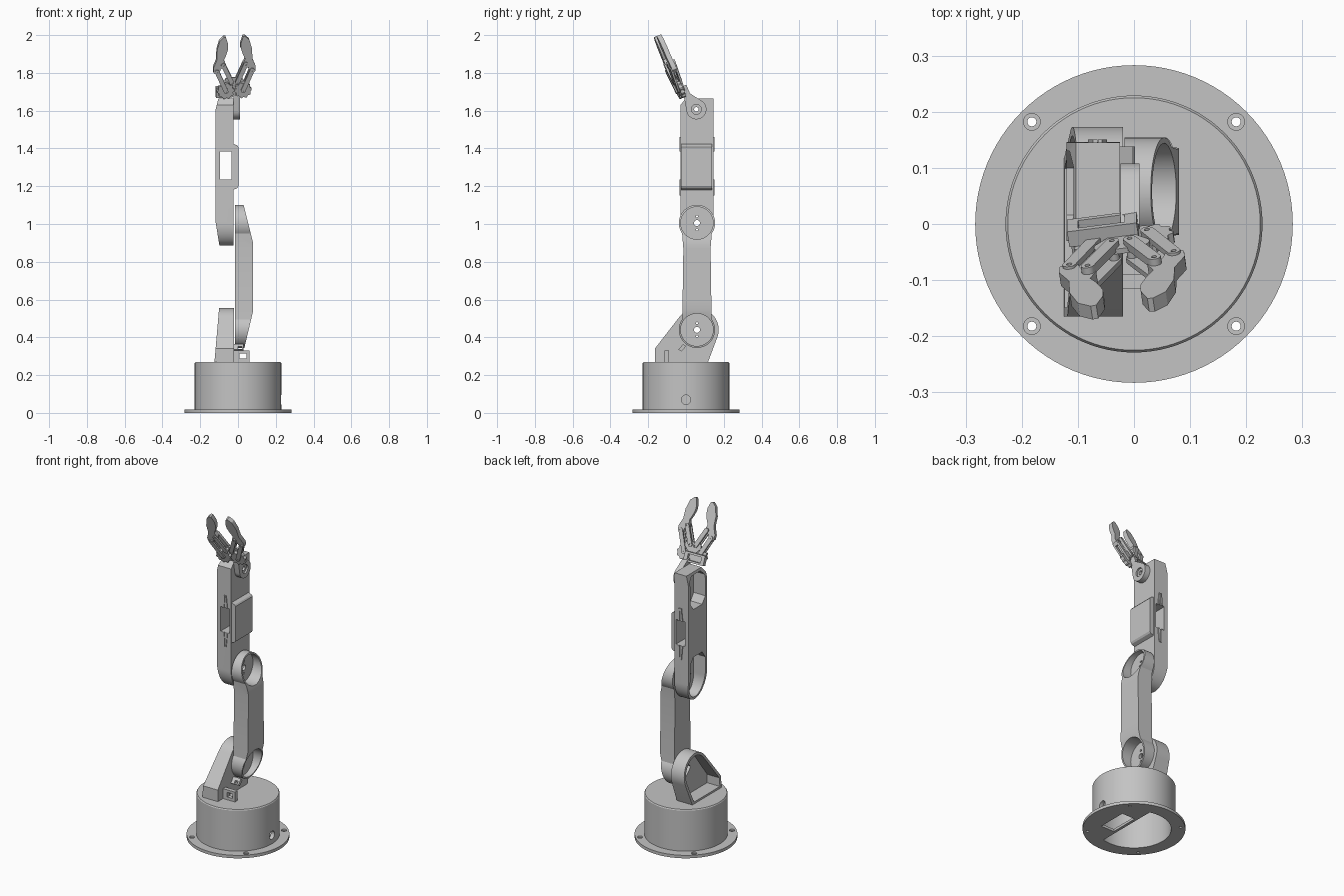
import bpy, bmesh, math
from mathutils import Matrix, Vector, geometry

if "Cube" in bpy.data.objects:
    bpy.data.objects.remove(bpy.data.objects["Cube"])

grey = bpy.data.materials.new("plain_grey")
grey.use_nodes = True
COLOR = (0.55, 0.55, 0.55, 1)
grey.diffuse_color = COLOR
grey.node_tree.nodes["Principled BSDF"].inputs["Base Color"].default_value = COLOR


def finish(name, bm):
    bmesh.ops.recalc_face_normals(bm, faces=bm.faces)
    mesh = bpy.data.meshes.new(name)
    bm.to_mesh(mesh)
    bm.free()
    mesh.materials.append(grey)
    obj = bpy.data.objects.new(name, mesh)
    bpy.context.collection.objects.link(obj)
    return obj


def prism(name, pts, axis, a, b):
    """Extrude a 2D outline along an axis from a to b."""
    place = {"x": lambda p, d: (d, p[0], p[1]),
             "y": lambda p, d: (p[0], d, p[1]),
             "z": lambda p, d: (p[0], p[1], d)}[axis]
    bm = bmesh.new()
    low = [bm.verts.new(place(p, a)) for p in pts]
    high = [bm.verts.new(place(p, b)) for p in pts]
    bm.faces.new(low)
    bm.faces.new(high)
    for i in range(len(pts)):
        j = (i + 1) % len(pts)
        bm.faces.new((low[i], low[j], high[j], high[i]))
    return finish(name, bm)


def arc(cx, cy, r, a0=0, a1=360, n=40, ry=None):
    count = n if a1 - a0 == 360 else n + 1
    angles = [math.radians(a0 + (a1 - a0) * i / n) for i in range(count)]
    return [(cx + r * math.cos(t), cy + (ry or r) * math.sin(t)) for t in angles]


def rect(x0, x1, y0, y1):
    return [(x0, y0), (x1, y0), (x1, y1), (x0, y1)]


def hull(pts):
    return [pts[i] for i in geometry.convex_hull_2d([Vector(p) for p in pts])]


def cut(obj, *shapes):
    """Subtract extruded outlines, each given as (points, axis, a, b)."""
    for shape in shapes:
        cutter = prism("cutter", *shape)
        cutter.hide_render = True
        mod = obj.modifiers.new("cut", "BOOLEAN")
        mod.operation, mod.solver, mod.object = "DIFFERENCE", "EXACT", cutter
        bpy.context.view_layer.objects.active = obj
        bpy.ops.object.modifier_apply(modifier=mod.name)
        bpy.data.objects.remove(cutter)
    return obj


JY, SHOULDER, ELBOW, WRIST = 0.058, 0.44, 1.005, 1.607

# Base: hollow drum with a bolted flange
bm = bmesh.new()
profile = [(0, 0.27), (0.225, 0.27), (0.229, 0.264), (0.229, 0.018), (0.283, 0.018),
           (0.283, 0), (0.205, 0), (0.205, 0.25), (0, 0.25)]
ring = [bm.verts.new((r, 0, z)) for r, z in profile]
edges = [bm.edges.new(pair) for pair in zip(ring, ring[1:])]
bmesh.ops.spin(bm, geom=ring + edges, cent=(0, 0, 0), axis=(0, 0, 1),
               angle=math.tau, steps=96)
bmesh.ops.remove_doubles(bm, verts=bm.verts, dist=0.0001)
base = finish("base_drum", bm)
for sx in (-1, 1):
    for sy in (-1, 1):
        x, y = sx * 0.182, sy * 0.182
        cut(base, (arc(x, y, 0.008, n=20), "z", -0.1, 0.1),
            (arc(x, y, 0.015, n=20), "z", 0.010, 0.1))
cut(base, (arc(0, 0.07, 0.025, n=24), "x", 0.1, 0.4))

# Floor plate inside the drum
floor = prism("base_floor_plate", arc(0, 0, 0.206, -75, 75), "z", 0, 0.015)
cut(floor, (rect(0.07, 0.16, -0.09, 0.09), "z", -0.1, 0.1))

# Shoulder bracket: open shell leaning outward towards the base
def bracket_outline(t):
    return hull(arc(JY, SHOULDER, 0.115 - t, n=56) +
                [(-0.165 + t, 0.265 + t), (-0.165 + t, 0.34 - t / 2),
                 (0.115 - t, 0.265 + t)])

diamond = arc(JY, SHOULDER, 0.05, n=4)
bracket = prism("shoulder_bracket", bracket_outline(0), "x", -0.1, -0.02)
cut(bracket, (bracket_outline(0.016), "x", -0.3, -0.038), (diamond, "x", -0.3, 0.1))
for v in bracket.data.vertices:
    if v.co.x < -0.09:
        v.co.x -= 0.025 * (0.555 - v.co.z) / 0.29

# Cable guides beside the shoulder
guide = prism("base_cable_guide", rect(-0.02, 0.06, 0.268, 0.33), "y", -0.115, -0.09)
cut(guide, (rect(0.008, 0.045, 0.287, 0.315), "y", -0.3, 0.1))
clip = prism("shoulder_cable_clip", [(-0.04, 0.335), (-0.025, 0.325), (0.0, 0.352),
                                     (-0.015, 0.366)], "x", -0.03, 0.03)
cut(clip, (rect(0.0, 0.02, 0.338, 0.352), "y", -0.2, 0.2))

# Upper arm: dog-bone with slanted cups at both joints
outline = (arc(JY, ELBOW, 0.096, -35, 215) + [(-0.014, 0.87), (-0.018, 0.6)] +
           arc(JY, SHOULDER, 0.096, 145, 395) + [(0.134, 0.6), (0.13, 0.87)])
arm = prism("upper_arm", outline, "x", -0.017, 0.08)
cut(arm, ([(0.03, 1.12), (0.03, 1.1), (0.08, 0.9), (0.2, 0.9), (0.2, 1.12)], "y", -0.3, 0.4),
    ([(0.034, 0.32), (0.034, 0.345), (0.08, 0.54), (0.2, 0.54), (0.2, 0.32)], "y", -0.3, 0.4))
for z in (SHOULDER, ELBOW):
    cut(arm, (arc(JY, z, 0.086, n=48), "x", 0.0, 0.3),
        (arc(JY, z, 0.016, n=20), "x", -0.1, 0.1))
    for dz in (-0.035, 0.035):
        cut(arm, (arc(JY, z + dz, 0.006, n=12), "x", -0.1, 0.1))

# Forearm: shell with an open pocket at each end and a window in the middle
fore = prism("forearm", [(0.145, 1.665), (0.0, 1.665), (-0.03, 1.63)] +
             arc(JY, ELBOW, 0.088, 180, 360, ry=0.12), "x", -0.12, -0.025)
cut(fore,
    ([(-0.096, 0.87), (-0.12, 1.02), (-0.2, 1.02), (-0.2, 0.87)], "y", -0.3, 0.4),
    ([(-0.1, 1.68), (-0.12, 1.6), (-0.2, 1.6), (-0.2, 1.68)], "y", -0.3, 0.4),
    ([(0.1, 1.16), (0.016, 1.16), (-0.014, 1.12)] +
     arc(JY, ELBOW, 0.072, 180, 360, ry=0.104) + [(0.13, 1.12)], "x", -0.3, -0.042),
    ([(0.1, 1.45), (0.13, 1.49), (0.13, 1.62), (0.1, 1.65), (0.016, 1.65),
      (-0.014, 1.62), (-0.014, 1.49), (0.016, 1.45)], "x", -0.3, -0.042),
    (arc(JY, ELBOW, 0.045, n=4), "x", -0.3, 0.1),
    (arc(JY, WRIST, 0.03, n=4), "x", -0.3, 0.1),
    (rect(-0.095, -0.035, 1.235, 1.385), "y", -0.3, 0.4))

# Side cover and cable clips around the window
cover = prism("forearm_side_cover", [(-0.026, 1.18), (-0.004, 1.19), (0.002, 1.2),
                                     (0.002, 1.408), (-0.004, 1.416), (-0.026, 1.425)],
              "y", -0.026, 0.138)
for side, (y0, y1) in {"front": (-0.034, -0.028), "back": (0.143, 0.151)}.items():
    for end, z0, z1 in (("upper", 1.385, 1.46), ("lower", 1.235, 1.15)):
        for x in (-0.076, -0.054):
            lean = (-0.065 - x) * 0.6
            prism(f"{side}_{end}_cable_clip",
                  [(x - 0.006, z0), (x + 0.006, z0), (x + lean + 0.004, z1),
                   (x + lean - 0.004, z1)], "y", y0, y1)

# Wrist plate
wrist = prism("wrist_plate", hull(arc(JY - 0.003, WRIST, 0.053) +
              [(-0.012, 1.68), (0.0, 1.698), (0.02, 1.692)]), "x", -0.024, 0.01)
cut(wrist, (arc(JY - 0.003, WRIST, 0.012, n=20), "x", -0.1, 0.1),
    (arc(JY - 0.003, WRIST, 0.026), "x", 0.0, 0.1))

# Gripper: drawn flat, then tilted into place
def bar(name, p, q, r, a, b):
    obj = prism(name, hull(arc(*p, r, n=20) + arc(*q, r, n=20)), "z", a, b)
    for end in (p, q):
        cut(obj, (arc(*end, r * 0.4, n=12), "z", b - 0.004, b + 0.1),
            (arc(*end, r * 0.4, n=12), "z", a - 0.1, a + 0.004))
    return obj

def gear(name, cx, cy):
    pts = []
    for i in range(40):
        r = 0.046 if i % 4 < 2 else 0.040
        t = math.tau * i / 40
        pts.append((cx + r * math.cos(t), cy + r * math.sin(t)))
    obj = prism(name, pts, "z", -0.008, 0.012)
    return cut(obj, (arc(cx, cy, 0.01, n=16), "z", 0.004, 0.1))

finger = [(0.056, 0.31), (0.079, 0.288), (0.094, 0.235), (0.095, 0.18), (0.113, 0.135),
          (0.112, 0.11), (0.097, 0.095), (0.08, 0.104), (0.073, 0.13), (0.052, 0.134),
          (0.046, 0.152), (0.057, 0.18), (0.045, 0.205), (0.034, 0.24), (0.034, 0.27),
          (0.046, 0.308)]
gripper = [prism("gripper_palm", hull(arc(-0.03, 0.048, 0.02) + arc(0.03, 0.048, 0.02) +
                 arc(0, 0.02, 0.025)), "z", -0.016, -0.006)]
mount = prism("gripper_servo_mount", rect(-0.095, 0.03, -0.045, 0.012), "z", -0.038, -0.008)
cut(mount, (rect(-0.075, 0.008, -0.034, 0.0), "z", -0.1, -0.016))
gripper.append(mount)
for s, side in ((-1, "right"), (1, "left")):
    gripper += [
        gear(f"{side}_gear", s * 0.046, 0),
        bar(f"{side}_outer_link", (s * 0.046, 0), (s * 0.094, 0.114), 0.012, -0.018, -0.007),
        bar(f"{side}_front_link", (s * 0.046, 0), (s * 0.094, 0.114), 0.012, 0.01, 0.02),
        bar(f"{side}_inner_link", (s * 0.016, 0.05), (s * 0.06, 0.15), 0.012, -0.026, -0.01),
        bar(f"{side}_inner_front_link", (s * 0.016, 0.05), (s * 0.06, 0.15), 0.012, 0.01, 0.02),
        prism(f"{side}_finger", [(s * u, v) for u, v in finger], "z", -0.013, 0.013),
        prism(f"{side}_palm_pin", arc(s * 0.016, 0.05, 0.009, n=16), "z", -0.02, 0.018)]
pose = (Matrix.Translation((-0.02, -0.032, 1.71)) @
        Matrix.Rotation(math.radians(112.6), 4, "X") @
        Matrix.Rotation(math.radians(8), 4, "Y"))
for obj in gripper:
    obj.data.transform(pose)

# Smooth curved walls, keep edges crisp
bpy.ops.object.select_all(action="DESELECT")
for obj in bpy.context.collection.objects:
    if obj.type == "MESH" and grey.name in obj.data.materials:
        obj.select_set(True)
        bpy.context.view_layer.objects.active = obj
bpy.ops.object.shade_smooth_by_angle(angle=math.radians(25))
